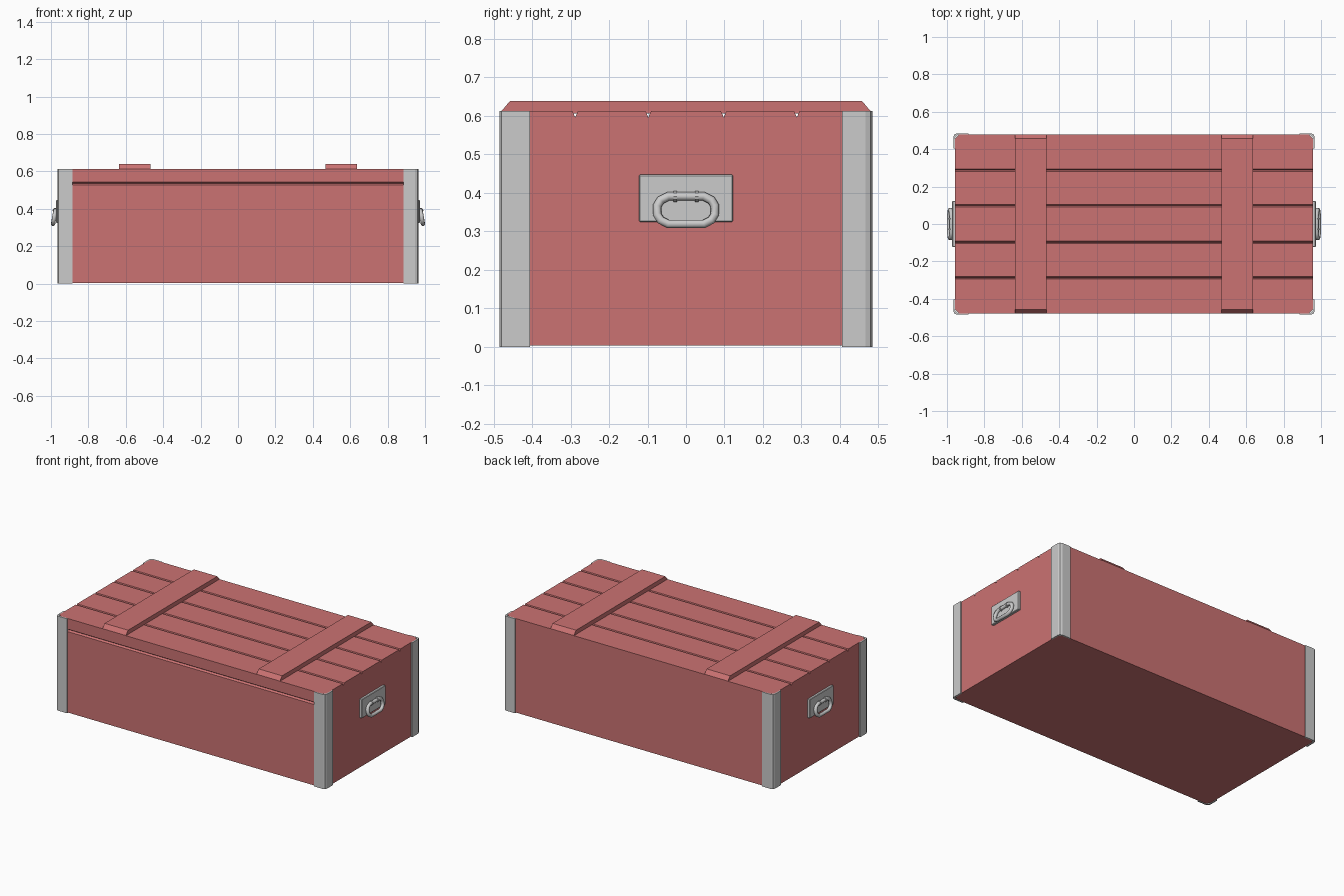
import bpy, bmesh, math
from mathutils import Vector

if "Cube" in bpy.data.objects:
    bpy.data.objects.remove(bpy.data.objects["Cube"])

red = bpy.data.materials.new("painted_wood")
red.diffuse_color = (0.6, 0.17, 0.17, 1)
red.use_nodes = True
red.node_tree.nodes["Principled BSDF"].inputs["Base Color"].default_value = red.diffuse_color


def finish(name, bm, mat=None):
    bmesh.ops.recalc_face_normals(bm, faces=bm.faces)
    me = bpy.data.meshes.new(name)
    bm.to_mesh(me)
    bm.free()
    ob = bpy.data.objects.new(name, me)
    bpy.context.collection.objects.link(ob)
    if mat:
        me.materials.append(mat)
    return ob


def prism(points, offset):
    """Extrude a closed 3D outline along an offset vector."""
    bm = bmesh.new()
    face = bm.faces.new([bm.verts.new(p) for p in points])
    new = bmesh.ops.extrude_face_region(bm, geom=[face])["geom"]
    bmesh.ops.translate(bm, vec=offset, verts=[g for g in new if isinstance(g, bmesh.types.BMVert)])
    return bm


HX, HY, TOP = 0.957, 0.479, 0.612

# Crate body: end profile with plank grooves on top and the lid seam in front
profile = [(HY, 0.003), (HY, TOP)]
for y in (0.288, 0.098, -0.098, -0.288):
    profile += [(y + 0.007, TOP), (y, TOP - 0.016), (y - 0.007, TOP)]
profile += [(-HY, TOP), (-HY, 0.543), (-HY + 0.012, 0.535), (-HY, 0.527), (-HY, 0.003)]
bm = prism([(-HX, y, z) for y, z in profile], (2 * HX, 0, 0))
for sx in (-1, 1):
    for sy in (-1, 1):
        bmesh.ops.bisect_plane(bm, geom=bm.verts[:] + bm.edges[:] + bm.faces[:],
                               plane_co=(sx * (HX - 0.022), sy * HY, 0),
                               plane_no=(sx, sy, 0), clear_outer=True)
        bmesh.ops.holes_fill(bm, edges=[e for e in bm.edges if e.is_boundary], sides=0)
finish("crate_body", bm, red)

# Metal corner angles with a chamfered outer edge
OX, OY, C, W, T = 0.965, 0.485, 0.018, 0.08, 0.009
angle = [(OX - W, OY), (OX - C, OY), (OX - C * 0.3, OY - C * 0.3), (OX, OY - C), (OX, OY - W),
         (OX - T, OY - W), (OX - T, OY - C - 0.004), (OX - C - 0.004, OY - T), (OX - W, OY - T)]
for sx in (-1, 1):
    for sy in (-1, 1):
        side = ("front" if sy < 0 else "back") + ("_left" if sx < 0 else "_right")
        finish("corner_angle_" + side,
               prism([(sx * x, sy * y, 0) for x, y in angle], (0, 0, TOP)))

# Battens across the lid with sloped ends
for sx in (-1, 1):
    pts = [(-0.479, 0.606), (-0.479, 0.613), (-0.457, 0.639),
           (0.457, 0.639), (0.479, 0.613), (0.479, 0.606)]
    finish("lid_batten", prism([(sx * 0.552 - 0.084, y, z) for y, z in pts], (0.168, 0, 0)), red)

# Handles: backing plate, hinged ring and two knuckles on each end
for sx in (-1, 1):
    plate = finish("handle_plate", prism(
        [(sx * 0.95, y, z) for y, z in ((-0.122, 0.324), (0.122, 0.324), (0.122, 0.447), (-0.122, 0.447))],
        (sx * 0.022, 0, 0)))
    bev = plate.modifiers.new("edge", "BEVEL")
    bev.width, bev.segments = 0.003, 1

    quarter = [(0.046, 0.036), (0.066, 0.026), (0.075, 0.011)]
    loop = quarter + [(a, -b) for a, b in quarter[::-1]]
    loop += [(-a, -b) for a, b in loop]
    cu = bpy.data.curves.new("handle_ring", "CURVE")
    cu.dimensions = "3D"
    cu.bevel_depth, cu.bevel_resolution = 0.0115, 2
    sp = cu.splines.new("POLY")
    sp.points.add(len(loop) - 1)
    sp.use_cyclic_u = True
    sp.use_smooth = True
    for p, (a, b) in zip(sp.points, loop):
        p.co = (sx * (0.9825 - b * 0.17), a, 0.355 + b, 1)
    ring = bpy.data.objects.new("handle_ring", cu)
    bpy.context.collection.objects.link(ring)

    for y in (-0.028, 0.028):
        circle = [(sx * (0.976 + 0.015 * math.cos(t)), y - 0.005, 0.391 + 0.015 * math.sin(t))
                  for t in (math.tau * i / 10 for i in range(10))]
        finish("handle_knuckle", prism(circle, (0, 0.01, 0)))
